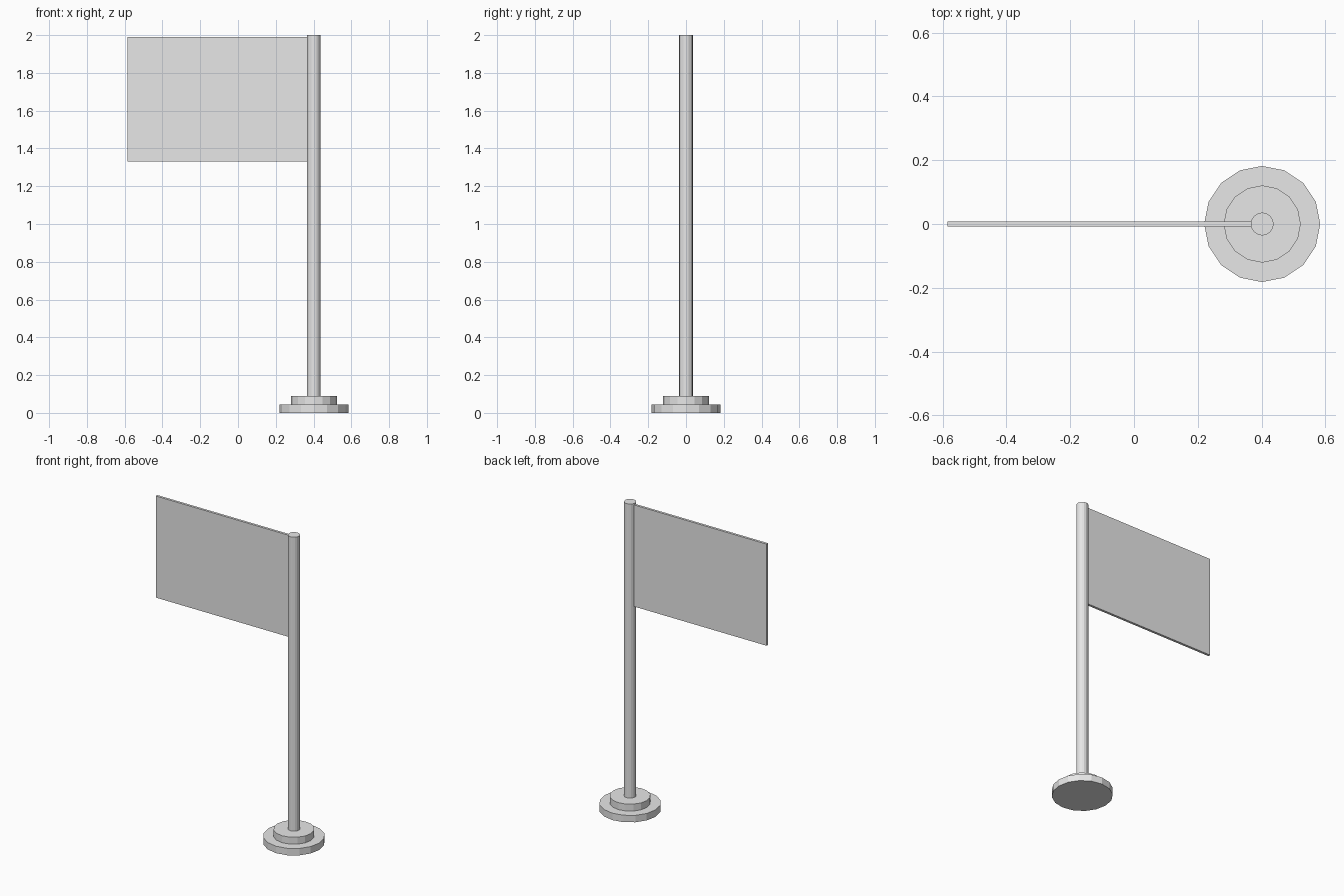
import bpy

cube = bpy.data.objects.get("Cube")
if cube:
    bpy.data.objects.remove(cube, do_unlink=True)

# Single plain material
grey = bpy.data.materials.new("light_grey")
grey.use_nodes = True
colour = (0.8, 0.8, 0.8, 1.0)
grey.diffuse_color = colour
grey.node_tree.nodes["Principled BSDF"].inputs["Base Color"].default_value = colour

POLE_X = 0.402


def disc(name, radius, bottom, top):
    """Flat-sided upright cylinder centred on the pole axis."""
    bpy.ops.mesh.primitive_cylinder_add(
        vertices=16, radius=radius, depth=top - bottom,
        location=(POLE_X, 0, (bottom + top) / 2))
    part = bpy.context.object
    part.name = name
    part.data.materials.append(grey)
    return part


def box(name, x, y, z):
    """Box spanning the given (low, high) ranges."""
    spans = (x, y, z)
    bpy.ops.mesh.primitive_cube_add(size=1, location=[(a + b) / 2 for a, b in spans])
    part = bpy.context.object
    part.name = name
    part.scale = [b - a for a, b in spans]
    bpy.ops.object.transform_apply(location=False, rotation=False, scale=True)
    part.data.materials.append(grey)
    return part


# Stepped foot and pole
disc("lower_base", 0.182, 0, 0.045)
disc("upper_base", 0.121, 0.045, 0.09)
disc("pole", 0.036, 0.09, 2.0)

# Rigid banner panel, reaching just inside the pole
box("flag", (-0.585, POLE_X - 0.03), (-0.008, 0.008), (1.33, 1.99))
